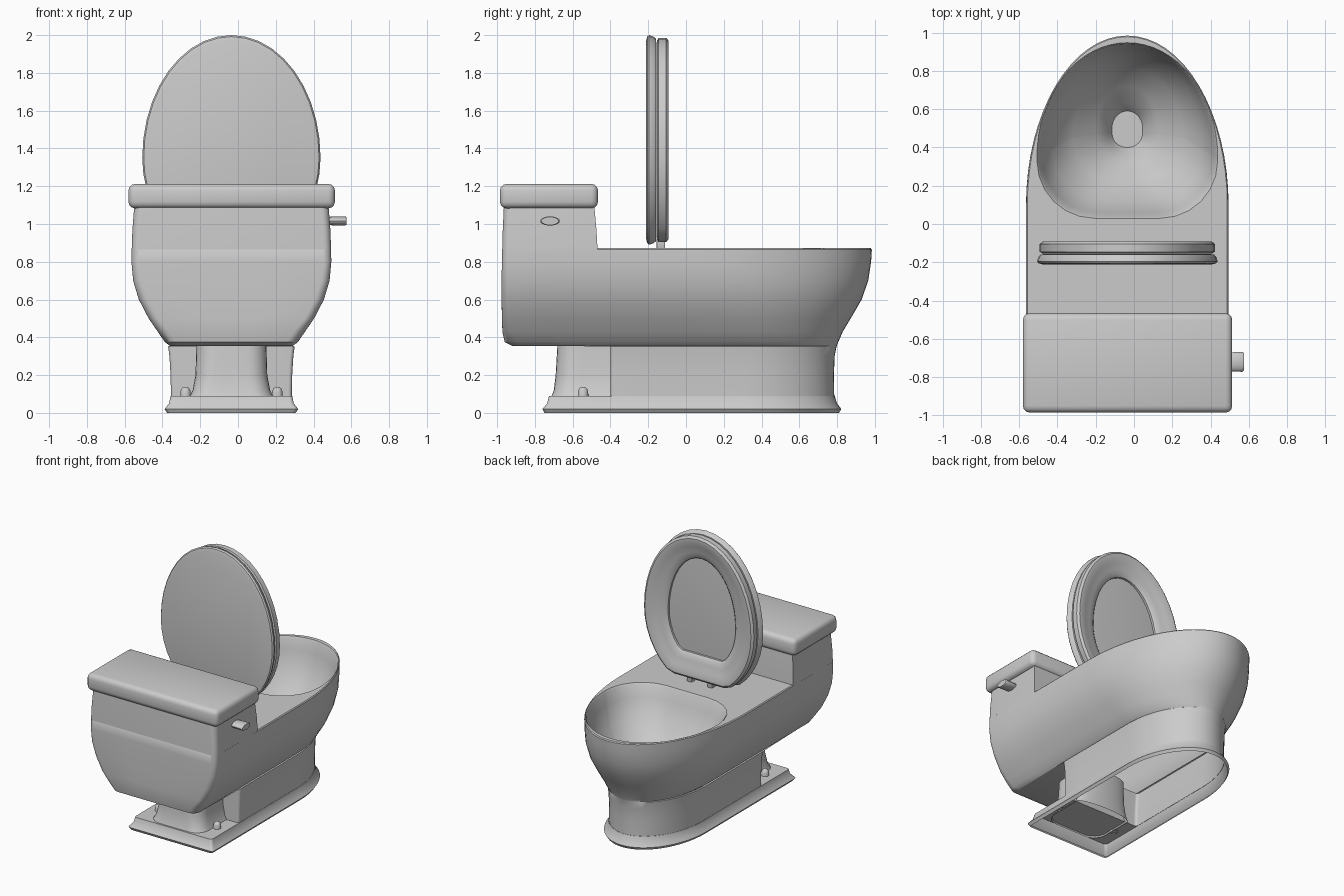
import bpy, bmesh, math
from math import sin, cos, pi, radians

if "Cube" in bpy.data.objects:
    bpy.data.objects.remove(bpy.data.objects["Cube"])

X0 = -0.035  # centre line of the fixture
mat = bpy.data.materials.new("porcelain grey")
mat.diffuse_color = (0.6, 0.6, 0.6, 1)
mat.use_nodes = True
mat.node_tree.nodes["Principled BSDF"].inputs["Base Color"].default_value = mat.diffuse_color


def finish(name, bm, angle=35):
    bmesh.ops.recalc_face_normals(bm, faces=bm.faces)
    me = bpy.data.meshes.new(name)
    bm.to_mesh(me)
    bm.free()
    ob = bpy.data.objects.new(name, me)
    bpy.context.collection.objects.link(ob)
    me.materials.append(mat)
    bpy.context.view_layer.objects.active = ob
    ob.select_set(True)
    bpy.ops.object.shade_smooth_by_angle(angle=radians(angle))
    ob.select_set(False)
    return ob


def loft(name, rings, cap_start=False, cap_end=False, closed=False, angle=35):
    bm = bmesh.new()
    vs = [[bm.verts.new(p) for p in r] for r in rings]
    n = len(vs[0])
    pairs = list(zip(vs, vs[1:])) + ([(vs[-1], vs[0])] if closed else [])
    for a, b in pairs:
        for i in range(n):
            j = (i + 1) % n
            bm.faces.new((a[i], a[j], b[j], b[i]))
    if cap_start:
        bm.faces.new(vs[0])
    if cap_end:
        bm.faces.new(vs[-1])
    return finish(name, bm, angle)


def d_ring(z, w, back, front, c, r):
    """Horizontal D outline: elliptical nose, straight sides, rounded back."""
    pts = [(w * cos(pi * i / 32), c + (front - c) * sin(pi * i / 32)) for i in range(33)]
    left = [(-w, c + (back + r - c) * k / 5) for k in range(1, 5)]
    left += [(-w + r - r * cos(pi / 2 * k / 6), back + r - r * sin(pi / 2 * k / 6)) for k in range(7)]
    pts += left + [((r - w) * 0.4, back), ((w - r) * 0.4, back)]
    pts += [(-x, y) for x, y in reversed(left)]
    return [(X0 + x, y, z) for x, y in pts]


# Body: flange, pedestal, overhang, bowl outside, deck, bowl inside
outer = [
    (0.00, .340, -.750, .810, .30, .02),
    (.02, .354, -.760, .822, .30, .02),
    (.05, .330, -.735, .800, .30, .02),
    (.09, .322, -.725, .787, .30, .02),
    (.09, .320, -.400, .785, .30, .02),
    (.20, .322, -.400, .783, .30, .02),
    (.30, .328, -.400, .787, .29, .02),
    (.352, .335, -.400, .797, .28, .02),
    (.355, .325, -.920, .798, .28, .06),
    (.375, .352, -.960, .806, .27, .06),
    (.43, .390, -.972, .830, .25, .06),
    (.50, .438, -.975, .872, .22, .05),
    (.60, .490, -.976, .930, .17, .05),
    (.70, .520, -.976, .965, .13, .045),
    (.80, .529, -.975, .980, .10, .04),
    (.865, .528, -.973, .984, .10, .04),
    (.872, .522, -.968, .978, .10, .04)]
inner = [
    (.872, .472, .030, .947, .35, .30),
    (.86, .464, .038, .940, .35, .30),
    (.78, .445, .060, .930, .36, .29),
    (.65, .390, .120, .890, .40, .27),
    (.52, .285, .220, .815, .46, .23),
    (.42, .160, .320, .720, .50, .15),
    (.35, .105, .370, .630, .50, .10),
    (.30, .080, .400, .590, .50, .075)]
loft("bowl_and_pedestal", [d_ring(*r) for r in outer + inner], cap_end=True)


# Tank upper walls
def tank_ring(z, w, back, front, r=.04):
    half = [(-w, front)] + [(-w + r - r * cos(pi / 2 * k / 6), back + r - r * sin(pi / 2 * k / 6))
                            for k in range(7)]
    pts = half + [(-x, y) for x, y in reversed(half)]
    return [(X0 + x, y, z) for x, y in pts]


loft("tank", [tank_ring(.86, .528, -.973, -.468), tank_ring(.97, .524, -.970, -.474),
              tank_ring(1.10, .514, -.964, -.486)], cap_end=True)


def box(name, x0, x1, y0, y1, z0, z1, bevel, seg=2):
    bm = bmesh.new()
    bmesh.ops.create_cube(bm, size=1)
    for v in bm.verts:
        v.co = ((x0 + x1) / 2 + v.co.x * (x1 - x0), (y0 + y1) / 2 + v.co.y * (y1 - y0),
                (z0 + z1) / 2 + v.co.z * (z1 - z0))
    bmesh.ops.bevel(bm, geom=bm.edges[:], offset=bevel, segments=seg, profile=.5, affect='EDGES')
    return finish(name, bm, 40)


# Tank lid
box("tank_lid", -.58, .513, -.985, -.466, 1.083, 1.212, .035, 3)

# Trapway block under the tank
loft("trapway", [d_ring(z, w, b, -.33, -.38, r) for z, w, b, r in
                 [(.08, .225, -.715, .10), (.12, .205, -.70, .10),
                  (.2, .19, -.69, .10), (.37, .185, -.68, .10)]])


# Seat and its cover, standing upright
def egg(y, d):
    pts = []
    for i in range(40):
        t = 2 * pi * i / 40
        a = (.65 if sin(t) >= 0 else .54) - d
        pts.append((X0 + (.472 - d) * cos(t), y, max(1.35 + a * sin(t), .89 + d)))
    return pts


loft("seat_cover", [egg(*p) for p in [(-.157, .04), (-.160, .018), (-.172, .008), (-.195, 0),
                                      (-.205, .008), (-.211, .03)]], True, True)
loft("seat", [egg(*p) for p in [(-.154, .03), (-.145, .014), (-.105, .014), (-.092, .03),
                                (-.092, .05), (-.105, .09), (-.118, .14), (-.125, .175),
                                (-.138, .19), (-.154, .19)]], closed=True)

# Seat hinge
for s, side in ((-1, "left"), (1, "right")):
    x = X0 + s * .085
    box("hinge_post_" + side, x - .02, x + .02, -.155, -.11, .865, .93, .006)
box("hinge_bar", X0 - .07, X0 + .07, -.148, -.118, .893, .925, .008)

# Floor bolts: domed caps
for s, side in ((-1, "left"), (1, "right")):
    rings = [[(X0 + s * .243 + r * cos(2 * pi * i / 16), -.545 + r * sin(2 * pi * i / 16), z)
              for i in range(16)]
             for z, r in [(.085, .028), (.115, .027), (.13, .02), (.138, .008)]]
    loft("bolt_cap_" + side, rings, cap_end=True)

# Flush lever
loft("flush_lever", [[(x, -.72 + s * .052 * cos(2 * pi * i / 20), 1.016 + s * .024 * sin(2 * pi * i / 20))
                      for i in range(20)]
                     for x, s in [(.46, .9), (.5, .95), (.566, 1), (.574, .88)]], True, True)
